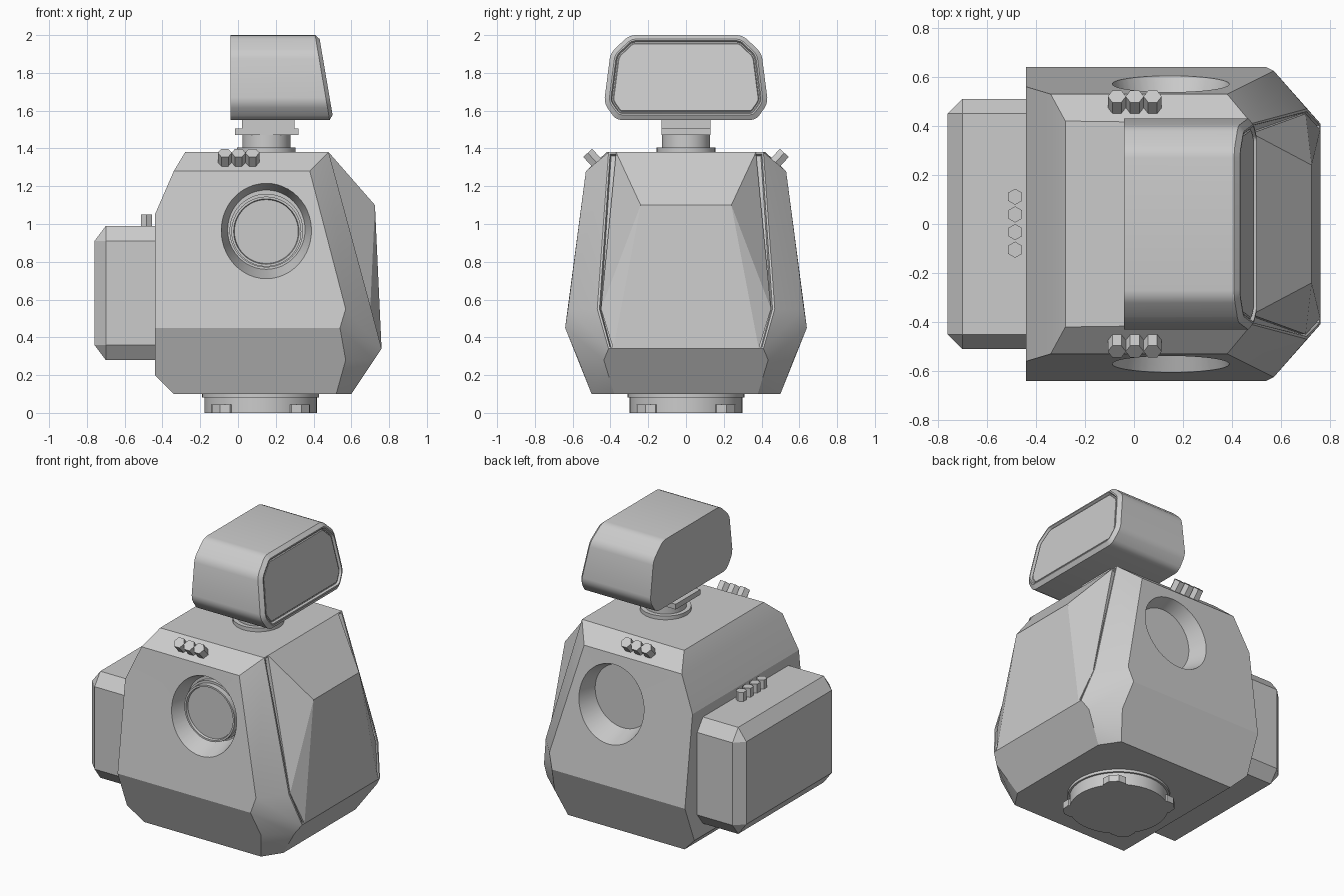
import bpy, bmesh, math
from mathutils import Vector, Matrix

if "Cube" in bpy.data.objects:
    bpy.data.objects.remove(bpy.data.objects["Cube"])

grey = bpy.data.materials.new("plain grey")
grey.use_nodes = True
grey.diffuse_color = (0.6, 0.6, 0.6, 1)
grey.node_tree.nodes["Principled BSDF"].inputs["Base Color"].default_value = (0.6, 0.6, 0.6, 1)


def finish(name, bm, smooth=None):
    bmesh.ops.recalc_face_normals(bm, faces=bm.faces)
    mesh = bpy.data.meshes.new(name)
    bm.to_mesh(mesh)
    bm.free()
    mesh.materials.append(grey)
    obj = bpy.data.objects.new(name, mesh)
    bpy.context.collection.objects.link(obj)
    if smooth:
        bpy.ops.object.select_all(action="DESELECT")
        bpy.context.view_layer.objects.active = obj
        obj.select_set(True)
        bpy.ops.object.shade_smooth_by_angle(angle=math.radians(smooth))
    return obj


def hull(points, mirror=True):
    """Convex solid through the points, mirrored across y."""
    bm = bmesh.new()
    for x, y, z in points:
        bm.verts.new((x, y, z))
        if mirror:
            bm.verts.new((x, -y, z))
    res = bmesh.ops.convex_hull(bm, input=bm.verts)
    loose = [v for v in bm.verts if not v.link_faces]
    bmesh.ops.delete(bm, geom=loose, context="VERTS")
    bmesh.ops.dissolve_limit(bm, angle_limit=math.radians(3), verts=bm.verts, edges=bm.edges)
    return bm


def prism(name, start, axis, radius, length, sides=48, smooth=30):
    """Cylinder or hex pin from a start point along an axis."""
    axis = Vector(axis).normalized()
    bm = bmesh.new()
    place = Matrix.Translation(Vector(start) + axis * length / 2) @ axis.to_track_quat("Z", "X").to_matrix().to_4x4()
    bmesh.ops.create_cone(bm, cap_ends=True, segments=sides, radius1=radius, radius2=radius,
                          depth=length, matrix=place)
    return finish(name, bm, smooth)


def box(name, x, y, z):
    return finish(name, hull([(a, b, c) for a in x for b in (y,) for c in z]))


# Faceted body shell
bm = hull([
    (-0.44, 0.54, 0.20), (-0.44, 0.64, 0.45), (-0.44, 0.56, 1.05),
    (-0.34, 0.50, 0.10), (-0.34, 0.53, 1.28), (-0.28, 0.42, 1.38),
    (0.48, 0.41, 1.38), (0.38, 0.53, 1.28), (0.57, 0.625, 0.55),
    (0.54, 0.64, 0.45), (0.57, 0.57, 0.28), (0.52, 0.50, 0.10),
    (0.705, 0.47, 0.55), (0.76, 0.41, 0.34), (0.72, 0.435, 0.28), (0.60, 0.38, 0.10)])
# Sunken groove around the sloping front panel
bmesh.ops.recalc_face_normals(bm, faces=bm.faces)
panel = max(bm.faces, key=lambda f: f.normal.x * f.calc_area() if f.normal.z > 0.1 else 0)
bmesh.ops.inset_region(bm, faces=[panel], thickness=0.012, depth=0)
bmesh.ops.inset_region(bm, faces=[panel], thickness=0.008, depth=-0.025)
body = finish("body", bm)

# Round side recesses, slightly tapered
for side in (-1, 1):
    ring = []
    for i in range(48):
        a = math.tau * i / 48
        c, s = math.cos(a), math.sin(a)
        ring.append((0.15 + 0.205 * c, side * 0.45, 0.97 + 0.21 * s))
        ring.append((0.15 + 0.275 * c, side * 0.70, 0.98 + 0.30 * s))
    cutter = finish("recess_cutter", hull(ring, mirror=False))
    cutter.hide_render = True
    mod = body.modifiers.new("recess", "BOOLEAN")
    mod.object = cutter
    mod.operation = "DIFFERENCE"
    mod.solver = "EXACT"
    bpy.context.view_layer.objects.active = body
    bpy.ops.object.modifier_apply(modifier=mod.name)
    bpy.data.objects.remove(cutter)
bpy.ops.object.select_all(action="DESELECT")
body.select_set(True)
bpy.ops.object.shade_smooth_by_angle(angle=math.radians(18))

# Raised wedge on the front panel
wedge = [(0.48, 0.37, 1.38), (0.725, 0.24, 1.10), (0.70, 0.45, 0.55), (0.76, 0.385, 0.34)]
finish("front_wedge", hull(wedge + [(x - 0.1, y * 0.97, z - 0.03) for x, y, z in wedge[::2]]
                           + [(0.64, 0.37, 0.36)]))

# Lens with stepped rings in the right-hand recess
prism("lens_housing", (0.15, -0.44, 0.965), (0, -1, 0), 0.195, 0.04)
bm = bmesh.new()
bmesh.ops.create_cone(bm, cap_ends=True, segments=48, radius1=0.185, radius2=0.185, depth=0.05,
                      matrix=Matrix.Translation((0.15, -0.49, 0.96)) @ Matrix.Rotation(math.pi / 2, 4, "X"))
face = min(bm.faces, key=lambda f: f.calc_center_median().y)
bmesh.ops.inset_region(bm, faces=[face], thickness=0.012, depth=0)
bmesh.ops.inset_region(bm, faces=[face], thickness=0.004, depth=-0.015)
finish("lens", bm, 30)

# Chamfered rear pack with a row of hex pins
pack = [(x, y, z) for x in (-0.40, -0.70) for y, z in ((0.51, 0.36), (0.51, 0.91), (0.45, 0.28), (0.45, 0.99))]
finish("rear_pack", hull(pack + [(-0.76, 0.45, 0.36), (-0.76, 0.45, 0.91)]))
for i in range(4):
    prism("pack_pin", (-0.485, -0.105 + i * 0.072, 0.97), (0, 0, 1), 0.033, 0.08, 6, None)

# Hex studs on both shoulders
for side in (-1, 1):
    for i in range(3):
        prism("shoulder_stud", (-0.07 + i * 0.073, side * 0.46, 1.31), (0, side * 0.67, 0.74),
              0.037, 0.09, 6, None)

# Bottom mount with four locking lugs
prism("mount_flange", (0.12, 0, 0.082), (0, 0, 1), 0.31, 0.03)
prism("mount_disc", (0.12, 0, 0), (0, 0, 1), 0.298, 0.1)
for i in range(4):
    bm = hull([(0.2, 0.07, 0), (0.3, 0.07, 0), (0.335, 0.03, 0),
               (0.2, 0.07, 0.045), (0.3, 0.07, 0.045), (0.335, 0.03, 0.045)])
    bm.transform(Matrix.Translation((0.12, 0, 0)) @ Matrix.Rotation(math.pi / 4 + i * math.pi / 2, 4, "Z"))
    finish("mount_lug", bm)

# Neck
prism("neck_flange", (0.15, 0, 1.37), (0, 0, 1), 0.155, 0.035)
prism("neck", (0.15, 0, 1.38), (0, 0, 1), 0.127, 0.1)
box("neck_plate", (-0.015, 0.32), 0.13, (1.47, 1.505))
box("neck_block", (0.02, 0.30), 0.13, (1.50, 1.57))

# Head: tapered prism with softened long edges and a framed recessed screen
half = [(0.37, 1.55), (0.434, 1.64), (0.40, 1.905), (0.30, 2.0)]
outline = half + [(-y, z) for y, z in reversed(half)]
bm = bmesh.new()
back = [bm.verts.new((-0.04, y, z)) for y, z in outline]
front = [bm.verts.new((0.485 - 0.17 * (z - 1.55), y, z)) for y, z in outline]
bm.faces.new(back)
screen = bm.faces.new(front)
for i in range(8):
    j = (i + 1) % 8
    bm.faces.new((back[i], back[j], front[j], front[i]))
bmesh.ops.recalc_face_normals(bm, faces=bm.faces)
bmesh.ops.bevel(bm, geom=[bm.edges.get((back[i], front[i])) for i in range(8)],
                offset=0.03, segments=3, profile=0.5, affect="EDGES")
screen = max(bm.faces, key=lambda f: f.calc_center_median().x)
for thick, depth in ((0.025, 0.02), (0.008, 0), (0.006, -0.015), (0.006, 0), (0.004, 0.006)):
    bmesh.ops.inset_region(bm, faces=[screen], thickness=thick, depth=depth)
finish("head", bm, 30)
